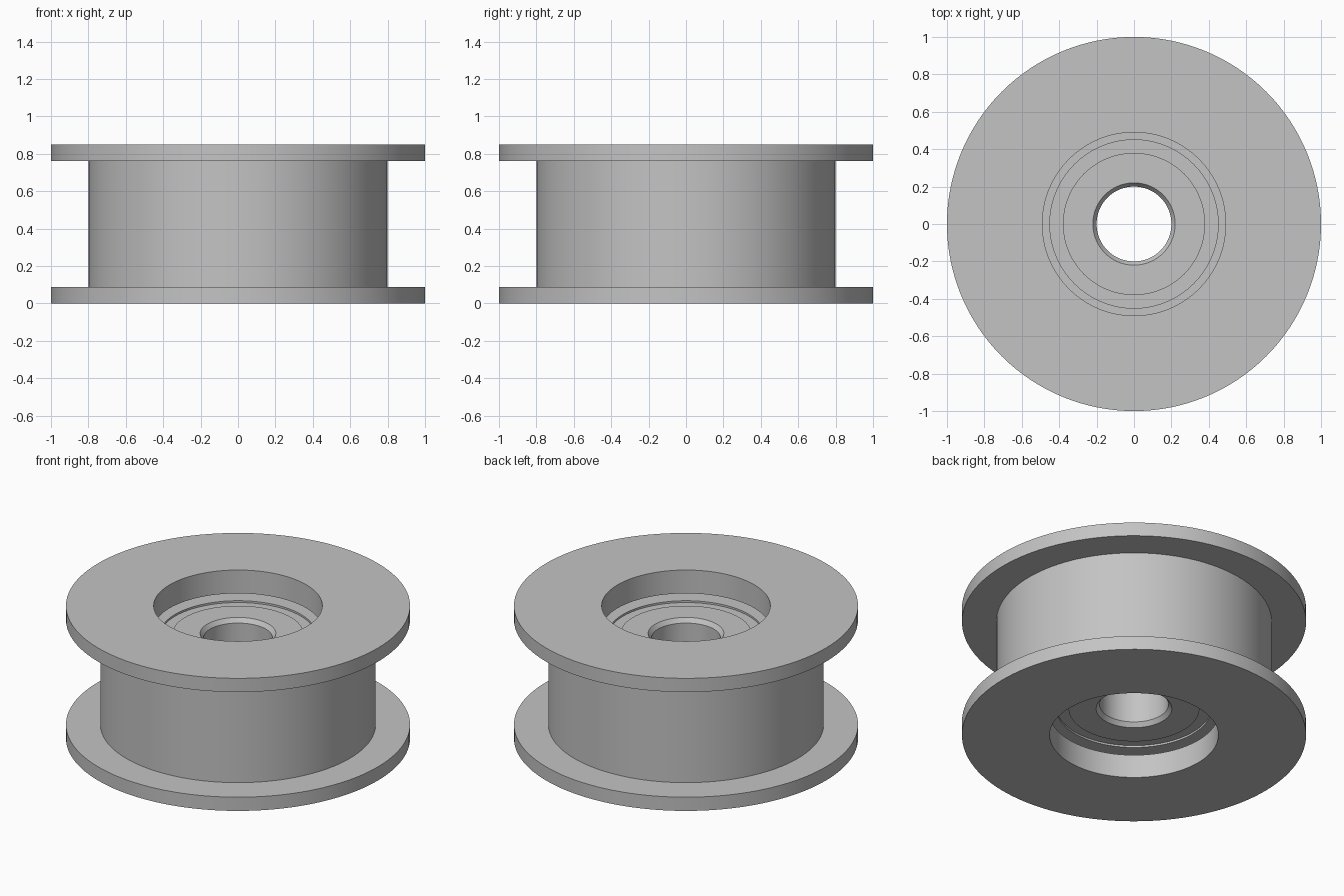
import bpy
import bmesh
from math import radians, tau
from mathutils import Matrix, Vector

if "Cube" in bpy.data.objects:
    bpy.data.objects.remove(bpy.data.objects["Cube"], do_unlink=True)

HEIGHT = 0.85
SEGMENTS = 128

# Single plain grey finish
grey = bpy.data.materials.new("plain_grey")
grey.use_nodes = True
colour = (0.55, 0.55, 0.55, 1)
grey.diffuse_color = colour
grey.node_tree.nodes["Principled BSDF"].inputs["Base Color"].default_value = colour


def turned_part(name, lower_half):
    """Mirror a lower-half profile of (radius, z) about mid height and turn it into a closed ring."""
    upper_half = [(r, HEIGHT - z) for r, z in reversed(lower_half)]
    profile = lower_half + upper_half
    bm = bmesh.new()
    rings = []
    for i in range(SEGMENTS):
        turn = Matrix.Rotation(tau * i / SEGMENTS, 3, "Z")
        rings.append([bm.verts.new(turn @ Vector((r, 0, z))) for r, z in profile])
    count = len(profile)
    for i, ring in enumerate(rings):
        following = rings[(i + 1) % SEGMENTS]
        for j in range(count):
            k = (j + 1) % count
            bm.faces.new((ring[j], following[j], following[k], ring[k]))
    bmesh.ops.recalc_face_normals(bm, faces=bm.faces)
    mesh = bpy.data.meshes.new(name)
    bm.to_mesh(mesh)
    bm.free()
    mesh.materials.append(grey)
    part = bpy.data.objects.new(name, mesh)
    bpy.context.collection.objects.link(part)
    bpy.ops.object.select_all(action="DESELECT")
    part.select_set(True)
    bpy.context.view_layer.objects.active = part
    bpy.ops.object.shade_smooth_by_angle(angle=radians(25))
    return part


# Flanged drum: bearing pocket, retaining lip, flange, drum wall
turned_part("flanged_drum", [
    (0.56, 0.15), (0.49, 0.15), (0.49, 0), (1, 0), (1, 0.088), (0.8, 0.088),
])

# Bearing: chamfered bore, inner race, shallow shield groove, outer race
turned_part("bearing", [
    (0.2, 0.205), (0.22, 0.178), (0.38, 0.178), (0.38, 0.19),
    (0.45, 0.19), (0.45, 0.178), (0.557, 0.178),
])
